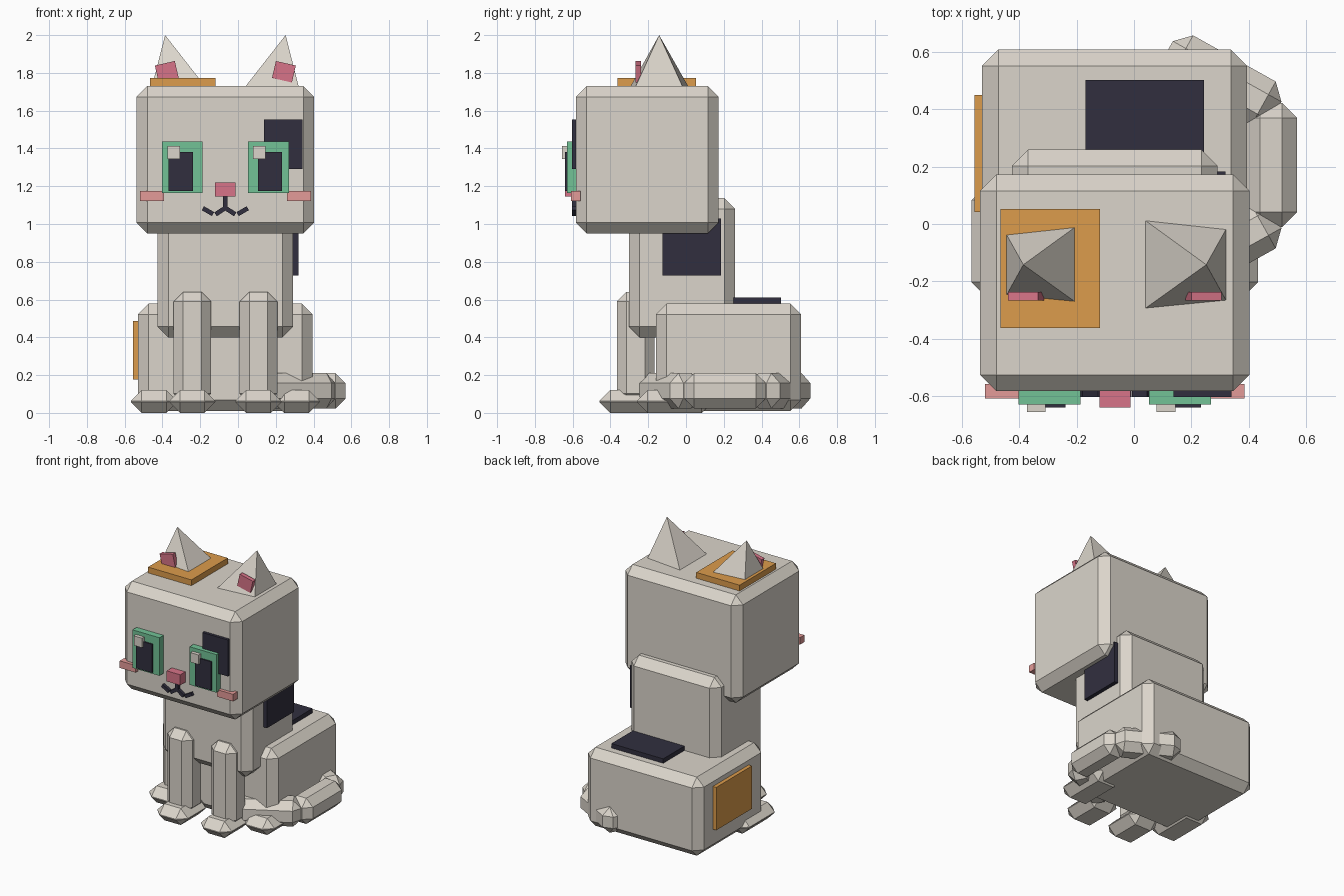
import bpy, bmesh, math
from mathutils import Matrix, Vector

if "Cube" in bpy.data.objects:
    bpy.data.objects.remove(bpy.data.objects["Cube"])

CX = -0.067  # symmetry plane of the body


def material(name, r, g, b):
    lin = [((c / 255 + 0.055) / 1.055) ** 2.4 for c in (r, g, b)]
    m = bpy.data.materials.new(name)
    m.diffuse_color = (*lin, 1)
    m.use_nodes = True
    m.node_tree.nodes["Principled BSDF"].inputs["Base Color"].default_value = m.diffuse_color
    return m


FUR = material("warm_grey_fur", 219, 213, 203)
ORANGE = material("orange_patch", 220, 156, 76)
DARK = material("dark_navy", 49, 47, 63)
GREEN = material("eye_green", 114, 194, 150)
PINK = material("rose_pink", 215, 116, 136)
BLUSH = material("blush", 228, 155, 152)


def finish(bm, name, mat):
    bmesh.ops.recalc_face_normals(bm, faces=bm.faces)
    me = bpy.data.meshes.new(name)
    bm.to_mesh(me)
    bm.free()
    me.materials.append(mat)
    ob = bpy.data.objects.new(name, me)
    bpy.context.collection.objects.link(ob)
    return ob


def block(name, mat, centre, size, bevel=0.0, ry=0.0, rz=0.0):
    """Box with an optional one-step chamfer, turned about y or z."""
    bm = bmesh.new()
    bmesh.ops.create_cube(bm, size=1, matrix=Matrix.Diagonal((*size, 1)))
    if bevel:
        bmesh.ops.bevel(bm, geom=bm.edges[:], offset=bevel, segments=1,
                        affect='EDGES', clamp_overlap=True)
    turn = Matrix.Rotation(rz, 4, 'Z') @ Matrix.Rotation(ry, 4, 'Y')
    bm.transform(Matrix.Translation(centre) @ turn)
    return finish(bm, name, mat)


def box(name, mat, xr, yr, zr, bevel=0.0):
    """Box given by its extents on each axis."""
    rs = (xr, yr, zr)
    return block(name, mat, [(a + b) / 2 for a, b in rs], [b - a for a, b in rs], bevel)


def pair(name, mat, dx, yr, zr, bevel=0.0):
    """Two boxes mirrored about CX; dx is the range of distance from it."""
    box(name + "_right", mat, (CX + dx[0], CX + dx[1]), yr, zr, bevel)
    box(name + "_left", mat, (CX - dx[1], CX - dx[0]), yr, zr, bevel)


# Main masses
B = 0.057
box("head", FUR, (-0.537, 0.403), (-0.583, 0.173), (0.95, 1.73), B)
box("chest", FUR, (-0.426, 0.292), (-0.302, 0.26), (0.40, 1.137), B)
box("haunches", FUR, (-0.53, 0.395), (-0.159, 0.609), (0.01, 0.578), B)

# Legs and paws
pair("front_leg", FUR, (0.075, 0.275), (-0.366, -0.166), (0.05, 0.641), 0.052)
pair("front_paw", FUR, (0.053, 0.297), (-0.458, -0.14), (0.0, 0.12), B)
pair("back_paw", FUR, (0.255, 0.5), (-0.26, 0.14), (0.0, 0.12), B)

# Tail curling round the right side
path = [(0.134, 0.594), (0.478, 0.402), (0.478, 0.01), (0.134, -0.182)]
for i, (a, b) in enumerate(zip(path, path[1:])):
    a, b = Vector((*a, 0.117)), Vector((*b, 0.117))
    d = b - a
    block(f"tail_segment_{i + 1}", FUR, (a + b) / 2,
          (d.length + 0.04, 0.182, 0.186), 0.052, rz=math.atan2(d.y, d.x))

# Ears: leaning pyramids with pink plates in front
for side, label in ((1, "right"), (-1, "left")):
    bm = bmesh.new()
    base = [(0.104, 0.014), (0.389, -0.017), (0.389, -0.268), (0.104, -0.296)]
    ring = [bm.verts.new((CX + side * x, y, 1.725)) for x, y in base]
    tip = bm.verts.new((CX + side * 0.319, -0.142, 2.0))
    bm.faces.new(ring)
    for i in range(4):
        bm.faces.new((ring[i], ring[(i + 1) % 4], tip))
    finish(bm, "ear_" + label, FUR)
    block("inner_ear_" + label, PINK, (CX + side * 0.31, -0.252, 1.806),
          (0.108, 0.03, 0.092), ry=side * math.radians(13))

# Coat patches
box("head_patch", ORANGE, (-0.466, -0.119), (-0.362, 0.053), (1.72, 1.772))
box("flank_patch", ORANGE, (-0.557, -0.52), (0.042, 0.45), (0.177, 0.487))
box("back_patch", DARK, (-0.17, 0.244), (0.2, 0.503), (0.56, 0.61))
box("shoulder_patch", DARK, (0.28, 0.32), (-0.125, 0.184), (0.728, 1.03))
box("face_patch", DARK, (0.138, 0.341), (-0.604, -0.57), (1.29, 1.553))

# Eyes
pair("iris", GREEN, (0.12, 0.336), (-0.63, -0.57), (1.163, 1.438))
pair("pupil", DARK, (0.172, 0.301), (-0.64, -0.62), (1.174, 1.38))
for x, label in ((-0.341, "left"), (0.112, "right")):
    box("eye_glint_" + label, FUR, (x - 0.033, x + 0.033), (-0.656, -0.63), (1.343, 1.412))

# Nose, cheeks and mouth
box("nose", PINK, (CX - 0.054, CX + 0.054), (-0.641, -0.57), (1.145, 1.221))
pair("cheek", BLUSH, (0.326, 0.453), (-0.608, -0.558), (1.123, 1.174))
box("mouth_middle", DARK, (CX - 0.012, CX + 0.012), (-0.604, -0.57), (1.075, 1.15))
for side, label in ((1, "right"), (-1, "left")):
    for part, dx, dz, tilt in (("inner", 0.026, 1.068, 33), ("outer", 0.092, 1.068, -30)):
        block(f"mouth_{part}_{label}", DARK, (CX + side * dx, -0.587, dz),
              (0.062, 0.034, 0.024), ry=side * math.radians(tilt))
